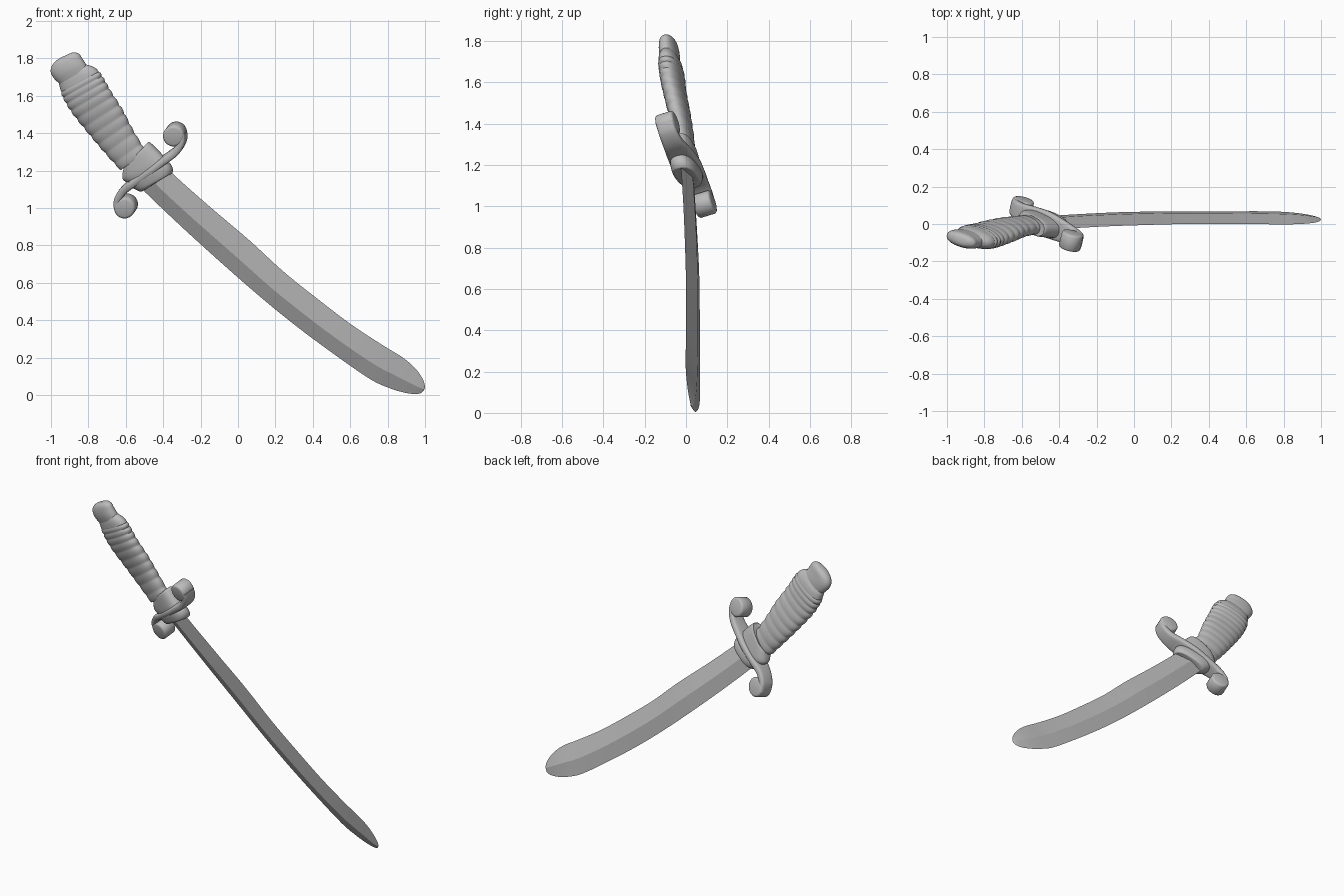
import bpy, bmesh, math
from mathutils import Vector

if "Cube" in bpy.data.objects:
    bpy.data.objects.remove(bpy.data.objects["Cube"])

S = 187.0  # drawing units per model unit
steel = bpy.data.materials.new("steel grey")
steel.diffuse_color = (0.5, 0.5, 0.5, 1)
steel.use_nodes = True
steel.node_tree.nodes["Principled BSDF"].inputs["Base Color"].default_value = steel.diffuse_color


def flat(px, py):
    """Drawing position to the front plane."""
    return Vector(((px - 238) / S, 0, (396 - py) / S))


def smooth_path(pts, steps):
    """Catmull-Rom resampling of rows of numbers."""
    out = []
    for i in range(len(pts) - 1):
        a, b, c, d = (pts[max(i - 1, 0)], pts[i], pts[i + 1], pts[min(i + 2, len(pts) - 1)])
        for k in range(steps):
            t = k / steps
            out.append([0.5 * (2 * q + (r - p) * t + (2 * p - 5 * q + 4 * r - s) * t * t
                               + (3 * q - p - 3 * r + s) * t ** 3)
                        for p, q, r, s in zip(a, b, c, d)])
    out.append(list(pts[-1]))
    return out


def skin(name, rings, angle=40):
    """Skin a list of closed rings, cap the ends and shade."""
    bm = bmesh.new()
    vs = [[bm.verts.new(p) for p in ring] for ring in rings]
    n = len(rings[0])
    for a, b in zip(vs, vs[1:]):
        for i in range(n):
            bm.faces.new((a[i], a[(i + 1) % n], b[(i + 1) % n], b[i]))
    bm.faces.new(vs[0])
    bm.faces.new(vs[-1])
    bmesh.ops.recalc_face_normals(bm, faces=bm.faces)
    me = bpy.data.meshes.new(name)
    bm.to_mesh(me)
    bm.free()
    me.materials.append(steel)
    ob = bpy.data.objects.new(name, me)
    bpy.context.collection.objects.link(ob)
    bpy.ops.object.select_all(action='DESELECT')
    bpy.context.view_layer.objects.active = ob
    ob.select_set(True)
    bpy.ops.object.shade_smooth_by_angle(angle=math.radians(angle))
    return ob


def oval(n, e=1.0):
    """Rounded cross-section; e below 1 makes it boxier."""
    f = lambda v: math.copysign(abs(v) ** e, v)
    return [(f(math.cos(2 * math.pi * i / n)), f(math.sin(2 * math.pi * i / n))) for i in range(n)]


def loft(name, stations, section, tilt, steps, ripple=None, angle=40):
    """Rows: left x, left y, right x, right y, half depth, y centre."""
    t = math.radians(tilt)
    rows = smooth_path(stations, steps)
    rings = []
    for j, (lx, ly, rx, ry, depth, yc) in enumerate(rows):
        lo, hi = flat(lx, ly), flat(rx, ry)
        k = ripple(j / (len(rows) - 1)) if ripple else 1
        mid, half = (lo + hi) / 2, (hi - lo) / 2 * k
        n = half.normalized() * math.sin(t) + Vector((0, math.cos(t), 0))
        rings.append([mid + half * f + n * (g * depth * k)
                      + Vector((0, yc - math.tan(t) * f * half.length, 0)) for f, g in section])
    return skin(name, rings, angle)


# Curved blade with a ridge on each face
blade = [
    (138, 184, 164, 164, .024, .005), (145, 193, 172, 174, .024, .008),
    (184, 230, 209, 207, .024, .02), (226, 268, 249, 241, .023, .029),
    (264, 301, 284, 273, .023, .033), (300, 330, 319, 301, .022, .034),
    (338, 358, 352, 326, .021, .034), (370, 380, 384, 347, .019, .033),
    (388, 388.5, 402, 358, .017, .032), (402, 393, 414, 368, .014, .031),
    (414, 395, 421, 377, .01, .029), (421, 394, 424.3, 384, .006, .028),
    (424, 391, 425, 389, .002, .027)]
loft("blade", blade, [(1, 0), (-.1, 1), (-1, 0), (-.1, -1)], 20, 6, angle=18)

# Pommel cap
loft("pommel", [
    (60, 59, 72, 53.5, .014, -.085), (56, 62, 75, 53.5, .027, -.085),
    (52, 67, 79, 55, .037, -.084), (51, 73, 82, 59.5, .042, -.082),
    (54, 79, 85, 64, .044, -.08), (60, 85, 88, 69, .042, -.077)],
    oval(40, .9), 16, 5)

# Grip with rounded wrap rings
loft("grip", [
    (59, 82, 84, 65, .036, -.078), (60, 88, 95, 69, .048, -.075),
    (64, 99, 102, 78, .052, -.069), (73, 114, 110, 92, .051, -.058),
    (88, 133, 122, 111, .049, -.036), (104, 152, 133, 132, .046, -.016),
    (121, 171, 146, 153, .043, -.004)],
    oval(40, .9), 16, 22,
    ripple=lambda v: 1 if v < .25 else 1 + .055 * (abs(math.sin(math.pi * 10 * (v - .25) / .75)) - .3))

# Collar between grip and blade
loft("collar", [
    (126, 167, 147, 145, .04, -.006), (124, 169, 150, 144, .05, -.005),
    (123, 179, 163, 157, .056, 0), (127, 183, 167, 163, .056, .001)],
    oval(40, .8), 20, 5)
loft("collar_ring", [
    (129, 181, 165, 161, .05, 0), (129, 185, 169, 164, .062, .002),
    (134, 189, 172, 169, .062, .004), (140, 192, 172, 174, .055, .005),
    (143, 192, 170, 175, .035, .006)],
    oval(40, .8), 20, 4)

# S-shaped guard: everything lies in a plane tilted about the sword axis
T = math.radians(21)
NORMAL = Vector((.6 * math.sin(T), math.cos(T), .8 * math.sin(T)))
CX, CY = 150.5, 171


def on_guard(px, py, d):
    u = ((px - CX) * .6 - (py - CY) * .8) / S
    return flat(px, py) + Vector((0, -math.tan(T) * u, 0)) + NORMAL * d


# Rows: x, y, half thickness, half depth; second half is the point mirror
arm = [(183, 133, 3, .042), (182.5, 142, 3.6, .045), (176, 152, 4, .05),
       (164, 161, 4, .062), (CX, CY, 4.2, .07)]
arm += [(2 * CX - x, 2 * CY - y, h, d) for x, y, h, d in arm[-2::-1]]
path = smooth_path(arm, 8)
rings = []
for i, (x, y, h, d) in enumerate(path):
    a, b = path[max(i - 1, 0)], path[min(i + 1, len(path) - 1)]
    dx, dy = b[0] - a[0], b[1] - a[1]
    m = math.hypot(dx, dy)
    rings.append([on_guard(x - dy / m * h * f, y + dx / m * h * f, d * g) for f, g in oval(24, .5)])
skin("guard_arm", rings)

# Scroll ends of the guard
for name, s in (("upper_scroll", 1), ("lower_scroll", -1)):
    x0, y0 = CX + s * 24.5, CY - s * 36
    skin(name, [[on_guard(x0 + r * f, y0 + r * g, d) for f, g in oval(36)]
                for r, d in ((8, -.046), (9.6, -.043), (10.5, -.036),
                             (10.5, .036), (9.6, .043), (8, .046))])
